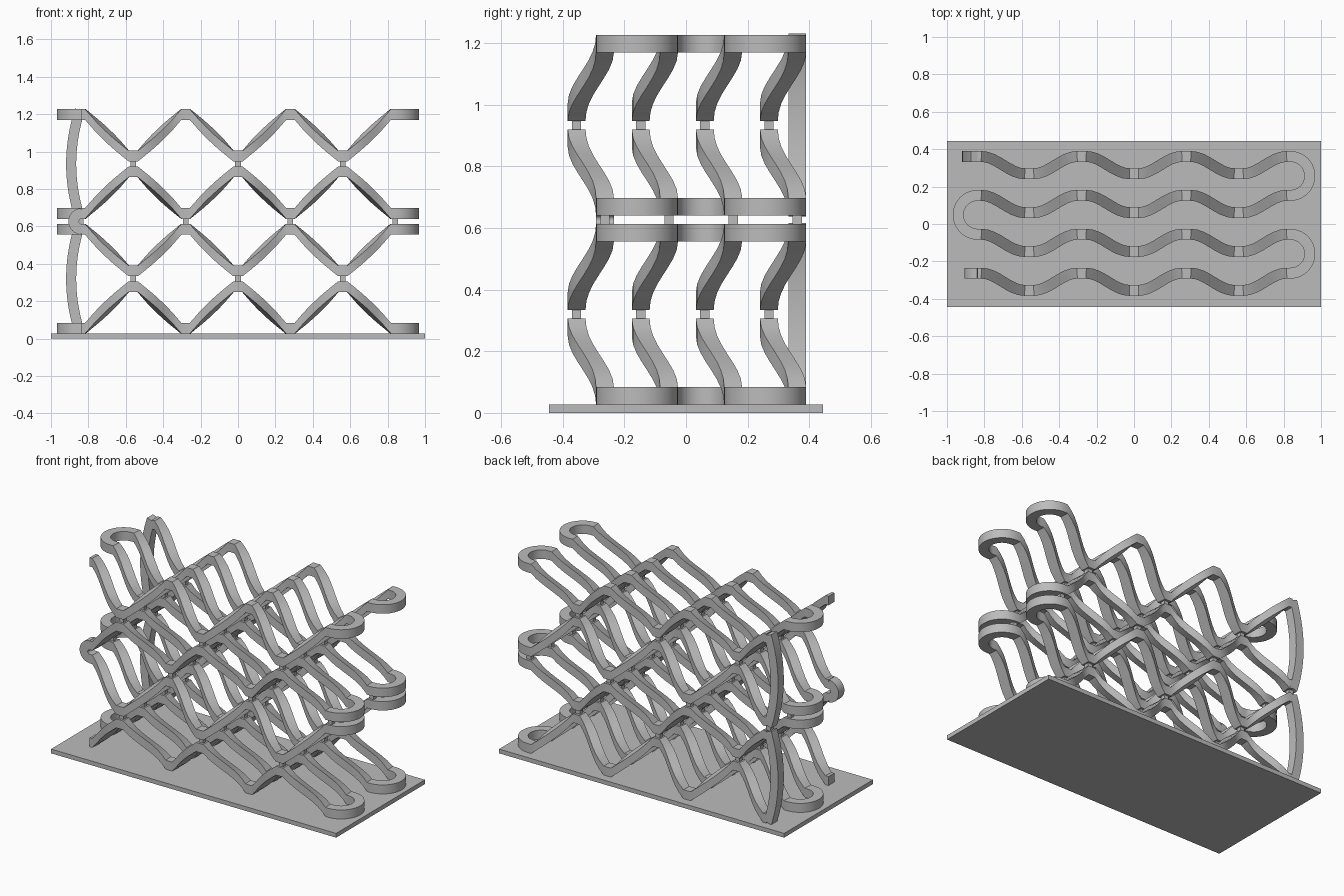
import bpy, bmesh, math
from mathutils import Vector

if "Cube" in bpy.data.objects:
    bpy.data.objects.remove(bpy.data.objects["Cube"])

W, T = 0.058, 0.057              # strip width and thickness
STEP, FLAT = 0.28, 0.024         # half wave length, half length of flats
CREST, DIP, PITCH = 0.361, 0.092, 0.208
BASE, HEIGHT, RISE = 0.027, 0.279, 0.307
EDGE = 3 * STEP - 0.004          # where the turns start

grey = bpy.data.materials.new("grey")
grey.diffuse_color = (0.50, 0.50, 0.50, 1)
grey.use_nodes = True
grey.node_tree.nodes["Principled BSDF"].inputs["Base Color"].default_value = grey.diffuse_color


def finish(name, bm):
    bmesh.ops.recalc_face_normals(bm, faces=bm.faces)
    mesh = bpy.data.meshes.new(name)
    bm.to_mesh(mesh)
    bm.free()
    mesh.materials.append(grey)
    ob = bpy.data.objects.new(name, mesh)
    bpy.context.collection.objects.link(ob)
    bpy.ops.object.select_all(action='DESELECT')
    ob.select_set(True)
    bpy.context.view_layer.objects.active = ob
    bpy.ops.object.shade_smooth_by_angle(angle=math.radians(25))
    return ob


def box(name, size, centre):
    bm = bmesh.new()
    bmesh.ops.create_cube(bm, size=1)
    bmesh.ops.scale(bm, vec=size, verts=bm.verts)
    bmesh.ops.translate(bm, vec=centre, verts=bm.verts)
    return finish(name, bm)


def sweep(name, path, flat_plane, width, thick):
    """Sweep a rectangle; flat_plane 'xy' keeps it upright, 'xz' keeps it along y."""
    bm, rings = bmesh.new(), []
    for i, p in enumerate(path):
        t = path[min(i + 1, len(path) - 1)] - path[max(i - 1, 0)]
        if flat_plane == 'xy':
            a, b = Vector((-t.y, t.x, 0)).normalized(), Vector((0, 0, 1))
        else:
            a, b = Vector((0, 1, 0)), Vector((-t.z, 0, t.x)).normalized()
        a, b = a * width / 2, b * thick / 2
        rings.append([bm.verts.new(p + o) for o in (a + b, b - a, -a - b, a - b)])
    for r, s in zip(rings, rings[1:]):
        for k in range(4):
            bm.faces.new((r[k], r[(k + 1) % 4], s[(k + 1) % 4], s[k]))
    bm.faces.new(rings[0])
    bm.faces.new(rings[-1])
    return finish(name, bm)


def row_y(r):
    return CREST - PITCH * r


def wave_row(r, low, high):
    """One row from left to right: S-curves in plan, straight slopes in height."""
    pts = [Vector((-EDGE, row_y(r), low))]
    for k in range(-3, 3):
        x0 = k * STEP
        odd = k % 2
        for j in range(9):
            u = j / 8
            f = u if odd else 1 - u
            x = x0 + FLAT + u * (STEP - 2 * FLAT)
            y = row_y(r) - DIP * (1 - math.cos(math.pi * f)) / 2
            pts.append(Vector((x, y, low + (high - low) * f)))
    pts.append(Vector((EDGE, row_y(r), low)))
    return pts


def turn(side, r, z):
    """Half-circle from row r to row r - 1."""
    cy, rad = row_y(r) + PITCH / 2, PITCH / 2
    return [Vector((side * (EDGE + rad * math.sin(a)), cy - rad * math.cos(a), z))
            for a in (math.pi * i / 20 for i in range(1, 20))]


# base plate
box("base_plate", (2, 0.89, BASE), (0, 0, BASE / 2))

# four stacked serpentine layers, every second one upside down
for n in range(4):
    z0 = BASE + n * RISE
    low, high = z0 + T / 2, z0 + HEIGHT - T / 2
    if n % 2:
        low, high = high, low
    path = []
    for r in (3, 2, 1, 0):
        row = wave_row(r, low, high)
        path += row if r % 2 else row[::-1]
        if r:
            path += turn(1 if r % 2 else -1, r, low)
    sweep("serpentine_layer_%d" % (n + 1), path, 'xy', W, T)

# small posts joining the layers
for n in range(3):
    zc = BASE + n * RISE + (HEIGHT + RISE) / 2
    ks = (-3, -1, 1, 3) if n == 1 else (-2, 0, 2)
    for k in ks:
        for r in range(4):
            if k == -3 and r == 3:
                continue
            y = row_y(r) - (0 if k % 2 else DIP)
            box("joining_post", (0.03, 0.03, RISE - HEIGHT + 0.004), (k * STEP, y, zc))

# tall bowed side links at the back left
for n in (0, 2):
    z0 = BASE + n * RISE
    z1 = z0 + RISE + HEIGHT
    mid, half = (z0 + z1) / 2, (z1 - z0) / 2 - 0.004
    arc = [Vector((-0.845 - 0.047 * (1 - u * u), row_y(0), mid + half * u))
           for u in (i / 12 - 1 for i in range(25))]
    sweep("side_link", arc, 'xz', W, 0.054)

# small hairpin link at the front left
zc = BASE + RISE + (HEIGHT + RISE) / 2
rad = (RISE - HEIGHT + T) / 2
hairpin = [Vector((-EDGE - rad * math.sin(a), row_y(3), zc - rad * math.cos(a)))
           for a in (math.pi * i / 16 for i in range(17))]
sweep("hairpin_link", hairpin, 'xz', W, T)
